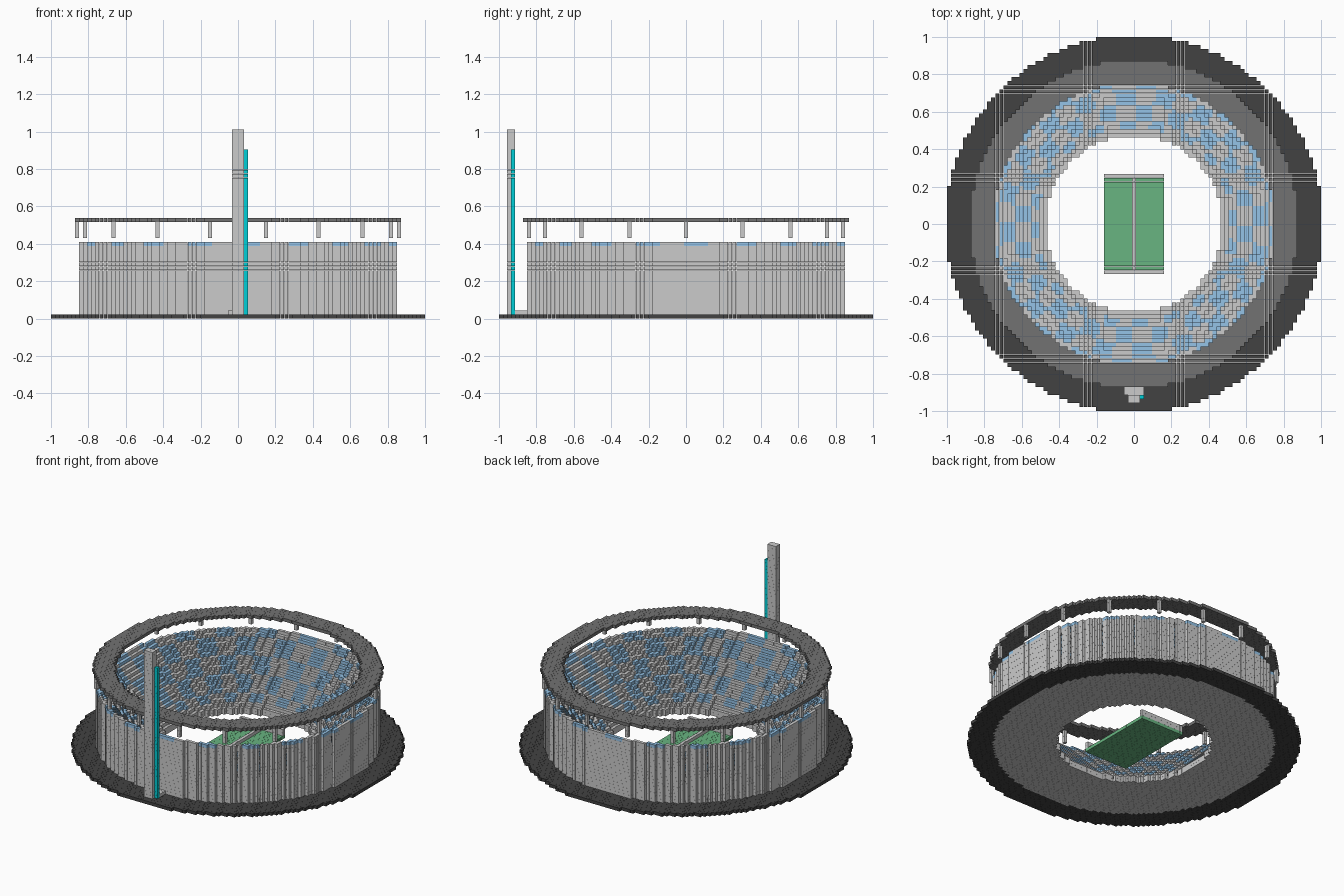
import bpy
import math

if "Cube" in bpy.data.objects:
    bpy.data.objects.remove(bpy.data.objects["Cube"])

V = 2 / 93          # block size
GAP = 0.985         # blocks sit slightly apart
CORNERS = [(x, y, z) for x in (-1, 1) for y in (-1, 1) for z in (-1, 1)]
FACES = [(0, 1, 3, 2), (4, 6, 7, 5), (0, 4, 5, 1), (2, 3, 7, 6), (0, 2, 6, 4), (1, 5, 7, 3)]


def material(name, rgb):
    m = bpy.data.materials.new(name)
    m.diffuse_color = (*rgb, 1)
    m.use_nodes = True
    m.node_tree.nodes["Principled BSDF"].inputs["Base Color"].default_value = m.diffuse_color
    return m


def blocks(name, cells, mat=None):
    """One object made of small cubes at the given grid cells."""
    verts, faces = [], []
    h = V * GAP / 2
    for i, j, k in sorted(cells):
        n = len(verts)
        verts += [(i * V + a * h, j * V + b * h, (k + 0.5) * V + c * h) for a, b, c in CORNERS]
        faces += [tuple(n + q for q in f) for f in FACES]
    me = bpy.data.meshes.new(name)
    me.from_pydata(verts, [], faces)
    ob = bpy.data.objects.new(name, me)
    bpy.context.collection.objects.link(ob)
    if mat:
        me.materials.append(mat)
    return ob


def ring(r0, r1):
    """Grid columns whose distance from the centre is in [r0, r1)."""
    return [(i, j) for i in range(-47, 48) for j in range(-47, 48)
            if r0 <= math.hypot(i, j) < r1]


def box(xs, ys, zs):
    return {(i, j, k) for i in range(xs[0], xs[1] + 1)
            for j in range(ys[0], ys[1] + 1) for k in range(zs[0], zs[1] + 1)}


dark = material("dark_paving", (0.055, 0.055, 0.055))
roof_grey = material("roof_grey", (0.17, 0.17, 0.17))
blue = material("seat_blue", (0.30, 0.55, 0.80))
green = material("pitch_green", (0.14, 0.46, 0.22))
cyan = material("cyan", (0.0, 0.62, 0.68))

# dark ground ring
blocks("ground_ring", {(i, j, 0) for i, j in ring(40, 47)}, dark)

# stepped bowl, solid down to the ground, only its outer blocks kept
bowl = {(i, j): int(math.hypot(i, j)) - 20 for i, j in ring(22, 40)}
stand, seats = set(), set()
for (i, j), top in bowl.items():
    low = min(bowl.get(n, 0) for n in ((i + 1, j), (i - 1, j), (i, j + 1), (i, j - 1)))
    for k in range(top):
        if k == 0 or k == top - 1 or k >= low:
            stand.add((i, j, k))
    # blue seat blocks in a staggered pattern
    tier = (top - 2) // 4
    turn = math.atan2(j, i) / math.tau * 20 + 0.5 * (tier % 2)
    if top > 3 and turn % 1 < 0.48:
        seats.add((i, j, top - 1))
blocks("stands", stand - seats)
blocks("blue_seats", seats, blue)

# roof ring on eighteen short pillars
blocks("roof_ring", {(i, j, 24) for i, j in ring(35, 41)}, roof_grey)
pillars = set()
for n in range(18):
    a = math.radians(20 * n)
    i, j = round(40 * math.cos(a)), round(40 * math.sin(a))
    pillars |= box((i, i), (j, j), (20, 23))
blocks("roof_pillars", pillars)

# pitch with end walls and a raised centre strip
blocks("pitch", box((-7, 7), (-12, 12), (0, 0)), green)
blocks("pitch_end_walls", box((-7, 7), (-12, -12), (1, 2)) | box((-7, 7), (12, 12), (1, 2)))
blocks("pitch_centre_strip", box((0, 0), (-11, 11), (1, 1)))

# front tower with its foot and cyan strip
strip = box((2, 2), (-43, -43), (1, 41))
blocks("tower", box((-1, 1), (-44, -43), (1, 46)))
blocks("tower_strip", strip, cyan)
blocks("tower_foot", box((-2, 2), (-42, -40), (1, 1)))
